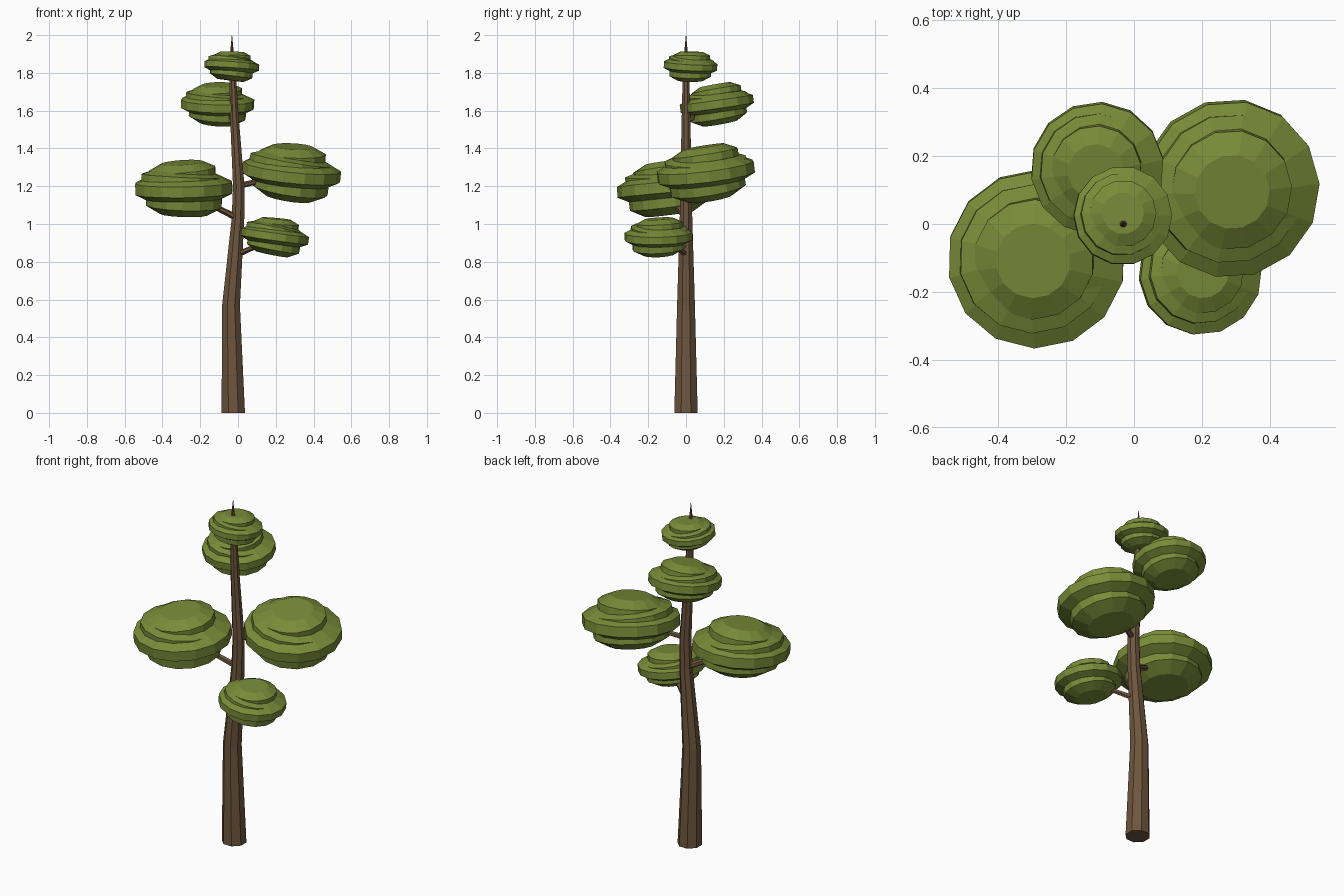
import bpy, bmesh, math
from mathutils import Vector, Matrix

if "Cube" in bpy.data.objects:
    bpy.data.objects.remove(bpy.data.objects["Cube"])


def material(name, rgb):
    m = bpy.data.materials.new(name)
    m.diffuse_color = (*rgb, 1)
    m.use_nodes = True
    m.node_tree.nodes["Principled BSDF"].inputs["Base Color"].default_value = m.diffuse_color
    return m


BARK = material("bark brown", (0.155, 0.092, 0.047))
LEAF = material("leaf green", (0.19, 0.262, 0.04))


def make_object(name, bm, mat):
    bmesh.ops.recalc_face_normals(bm, faces=bm.faces)
    me = bpy.data.meshes.new(name)
    bm.to_mesh(me)
    bm.free()
    me.materials.append(mat)
    ob = bpy.data.objects.new(name, me)
    bpy.context.collection.objects.link(ob)
    return ob


def loft(bm, rings):
    """Bridge rings of vertices and cap both ends."""
    n = len(rings[0])
    for a, b in zip(rings, rings[1:]):
        for i in range(n):
            j = (i + 1) % n
            bm.faces.new((a[i], a[j], b[j], b[i]))
    bm.faces.new(rings[0][::-1])
    bm.faces.new(rings[-1])


def tube(name, path, sides, upright=False):
    """Tapered tube through (x, y, z, radius) points."""
    bm = bmesh.new()
    axis = Vector(path[-1][:3]) - Vector(path[0][:3])
    rot = Matrix.Identity(3) if upright else axis.to_track_quat('Z', 'Y').to_matrix()
    rings = []
    for x, y, z, r in path:
        ring = []
        for i in range(sides):
            a = 2 * math.pi * (i + 0.5) / sides
            ring.append(bm.verts.new(Vector((x, y, z)) + rot @ Vector((r * math.cos(a), r * math.sin(a), 0))))
        rings.append(ring)
    loft(bm, rings)
    return make_object(name, bm, BARK)


def add_disc(bm, centre, radius, half, slope_x, slope_y, spin):
    """Squashed low-poly ball: flat caps, bevels and an upright rim."""
    rot = (Matrix.Rotation(math.radians(slope_y), 3, 'X')
           @ Matrix.Rotation(-math.radians(slope_x), 3, 'Y'))
    rings = []
    for r, h in ((0.62, -0.9), (1, -0.33), (1, 0.33), (0.62, 0.9)):
        ring = []
        for i in range(14):
            a = 2 * math.pi * i / 14 + spin
            p = Vector((r * radius * math.cos(a), r * radius * math.sin(a), h * half))
            ring.append(bm.verts.new(centre + rot @ p))
        rings.append(ring)
    loft(bm, rings)


# Layers of a leaf pad: x, y, z offset, radius, half height (all relative), extra slopes
LAYERS = [(0.0, 0.0, -0.27, 0.78, 0.29, -3, 2),
          (0.0, 0.0, 0.0, 1.0, 0.33, 0, 0),
          (-0.03, 0.02, 0.17, 0.84, 0.22, -4, -3),
          (-0.02, 0.03, 0.31, 0.68, 0.23, 3, 2)]


def leaf_pad(name, centre, size, slope_x, slope_y, spin):
    bm = bmesh.new()
    tilt = (Matrix.Rotation(math.radians(slope_y), 3, 'X')
            @ Matrix.Rotation(-math.radians(slope_x), 3, 'Y'))
    for x, y, z, r, h, sx, sy in LAYERS:
        c = Vector(centre) + tilt @ (Vector((x, y, z)) * size)
        add_disc(bm, c, r * size, h * size, slope_x + sx, slope_y + sy, spin)
    return make_object(name, bm, LEAF)


# Trunk, gently bent and tapering to a thin tip
tube("trunk", [(-0.025, 0, 0, 0.067), (-0.037, 0, 0.57, 0.051), (0.0, 0, 1.03, 0.036),
               (0.004, 0, 1.2, 0.033), (-0.018, 0, 1.55, 0.025), (-0.03, 0, 1.83, 0.018),
               (-0.032, 0, 1.92, 0.009), (-0.032, 0, 2.0, 0.001)], 8, upright=True)

# Branches
tube("branch_low", [(0.0, 0, 0.84, 0.016), (0.16, -0.11, 0.91, 0.011)], 6)
tube("branch_left", [(-0.0, 0, 1.03, 0.018), (-0.22, -0.08, 1.14, 0.013)], 6)
tube("branch_right", [(0.0, 0, 1.2, 0.016), (0.2, 0.08, 1.25, 0.012)], 6)
tube("branch_back", [(-0.018, 0, 1.54, 0.014), (-0.08, 0.12, 1.62, 0.01)], 6)

# Leaf pads
leaf_pad("leaf_pad_low", (0.195, -0.145, 0.935), 0.181, -8, 1, 0.1)
leaf_pad("leaf_pad_left", (-0.287, -0.103, 1.19), 0.262, 1, 5, 0.2)
leaf_pad("leaf_pad_right", (0.283, 0.105, 1.275), 0.262, -6, 7, 0.05)
leaf_pad("leaf_pad_back", (-0.108, 0.163, 1.636), 0.196, -1, 8, 0.15)
leaf_pad("leaf_pad_top", (-0.033, 0.024, 1.837), 0.145, -4, -3, 0.0)
